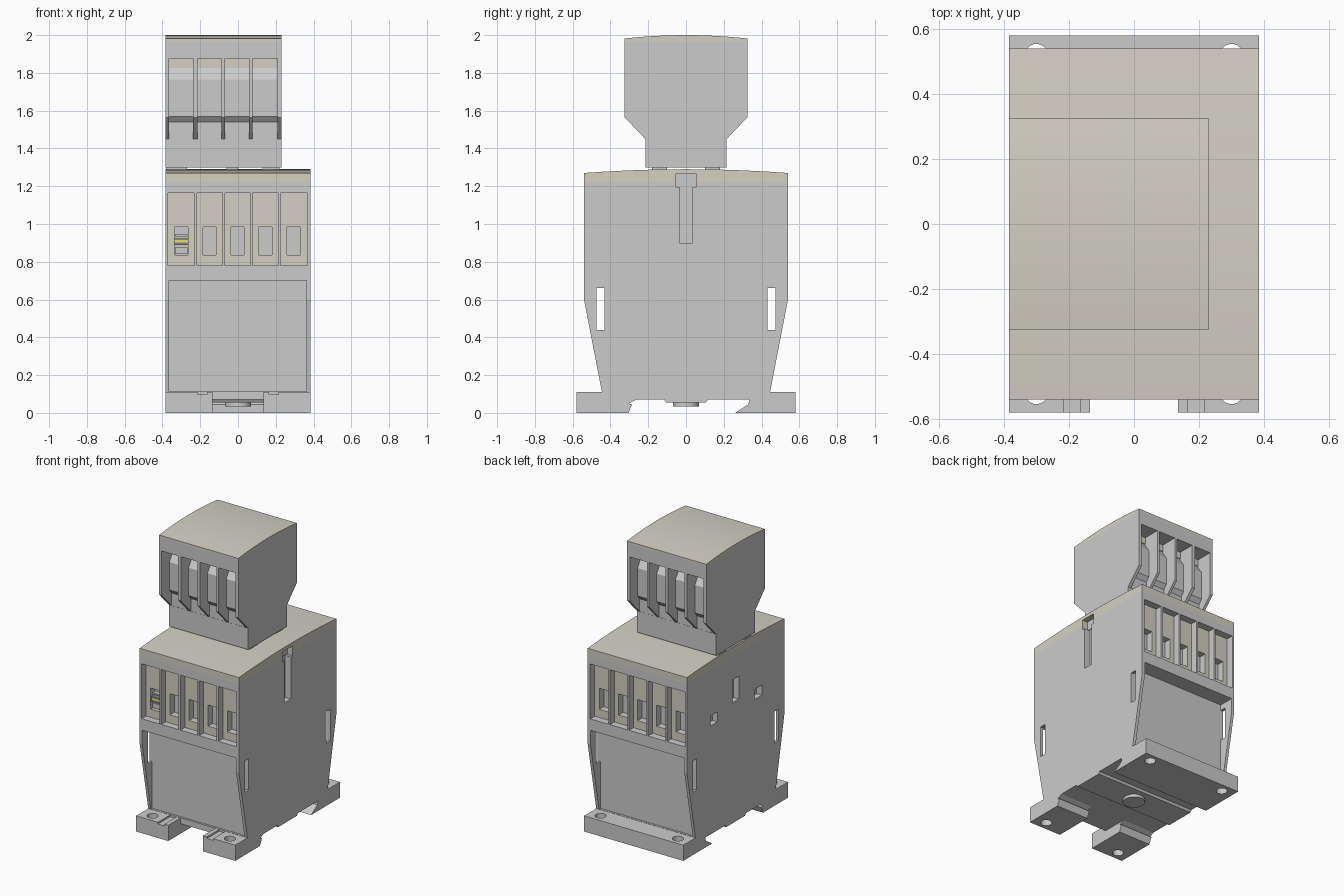
import bpy, bmesh, math

if "Cube" in bpy.data.objects:
    bpy.data.objects.remove(bpy.data.objects["Cube"])

def material(name, rgb):
    m = bpy.data.materials.new(name)
    m.diffuse_color = (*rgb, 1)
    m.use_nodes = True
    m.node_tree.nodes["Principled BSDF"].inputs["Base Color"].default_value = m.diffuse_color
    return m

BEIGE = material("warm_grey", (0.66, 0.63, 0.55))
YELLOW = material("yellow", (0.8, 0.8, 0.05))
DARK = material("dark_grey", (0.25, 0.25, 0.25))

def finish(name, bm, mat=None):
    bmesh.ops.recalc_face_normals(bm, faces=bm.faces)
    me = bpy.data.meshes.new(name)
    bm.to_mesh(me)
    bm.free()
    ob = bpy.data.objects.new(name, me)
    bpy.context.collection.objects.link(ob)
    if mat:
        me.materials.append(mat)
    return ob

def boxes(name, specs, mat=None):
    """One object from (x0, x1, y0, y1, z0, z1) boxes."""
    bm = bmesh.new()
    for x0, x1, y0, y1, z0, z1 in specs:
        vs = bmesh.ops.create_cube(bm, size=1)["verts"]
        for v in vs:
            v.co = ((x0 + x1) / 2 + v.co.x * (x1 - x0),
                    (y0 + y1) / 2 + v.co.y * (y1 - y0),
                    (z0 + z1) / 2 + v.co.z * (z1 - z0))
    return finish(name, bm, mat)

def prisms(name, profile, spans, mat=None):
    """Extrude a (y, z) profile along x over each span."""
    bm = bmesh.new()
    for x0, x1 in spans:
        f = bm.faces.new([bm.verts.new((x0, y, z)) for y, z in profile])
        ext = bmesh.ops.extrude_face_region(bm, geom=[f])["geom"]
        bmesh.ops.translate(bm, vec=(x1 - x0, 0, 0),
                            verts=[g for g in ext if isinstance(g, bmesh.types.BMVert)])
    return finish(name, bm, mat)

def cylinders(name, centres, r, z0, z1, segs=24):
    bm = bmesh.new()
    for x, y in centres:
        vs = bmesh.ops.create_cone(bm, cap_ends=True, segments=segs, radius1=r,
                                   radius2=r, depth=z1 - z0)["verts"]
        bmesh.ops.translate(bm, vec=(x, y, (z0 + z1) / 2), verts=vs)
    return finish(name, bm)

def cut(cutter, *targets):
    cutter.hide_render = True
    for t in targets:
        mod = t.modifiers.new("cut", "BOOLEAN")
        mod.operation, mod.solver, mod.object = "DIFFERENCE", "EXACT", cutter
        bpy.context.view_layer.objects.active = t
        bpy.ops.object.modifier_apply(modifier=mod.name)
    bpy.data.objects.remove(cutter)

def smooth(ob):
    bpy.ops.object.select_all(action="DESELECT")
    ob.select_set(True)
    bpy.context.view_layer.objects.active = ob
    bpy.ops.object.shade_smooth_by_angle(angle=math.radians(30))

def ys(s, a, b):
    """Depth range a..b on the front (s=-1) or back (s=1)."""
    return (s * a, s * b) if s > 0 else (s * b, s * a)

def domed(half, z0, edge, top, n=12):
    arc = [half - 2 * half * i / n for i in range(n + 1)]
    return [(-half, z0), (half, z0)] + [(y, top - (top - edge) * (y / half) ** 2) for y in arc]

W = 0.385
SIDES = (-1, 1)

# Mounting base with rail grooves
base = prisms("mounting_base", [
    (-.58, .0), (-.305, .0), (-.285, .045), (-.305, .05), (-.265, .07), (-.115, .07),
    (-.105, .055), (.105, .055), (.115, .07), (.335, .07), (.33, .045), (.26, .0),
    (.58, .0), (.58, .11), (-.58, .11)], [(-W, W)])
cut(boxes("foot_gap", [(-.135, .135, -.6, -.445, -.1, .2)]), base)
cut(boxes("foot_gap_under", [(-.135, .135, -.46, -.25, -.1, .07)]), base)
cut(cylinders("screw_holes", [(x, y) for x in (-.3, .3) for y in (-.518, .518)],
              .036, -.1, .2), base)
cut(boxes("foot_grooves", [(-.215, -.165, -.6, -.446, .098, .2),
                           (.165, .215, -.6, -.446, .098, .2)]), base)
smooth(cylinders("base_button", [(0, 0)], .07, .035, .06))

# Main housing with tapered lower half, and its domed cap
body = prisms("main_housing", [(-.445, .11), (.445, .11), (.54, .6), (.54, 1.22),
                               (-.54, 1.22), (-.54, .6)], [(-W, W)])
cap = prisms("housing_cap", domed(.54, 1.22, 1.27, 1.29), [(-W, W)], BEIGE)

# Lower front and back recesses, with slots through their side walls
cut(boxes("lower_recess", [(-.365, .363, *ys(s, .431, .7), .112, .70) for s in SIDES]), body)
cut(boxes("side_slots", [(x - .05, x + .05, *ys(s, .431, .475), .44, .66)
                         for s in SIDES for x in (-W, W)]), body)

# Five terminal bays on front and back
bays = [(-.37, -.23), (-.218, -.083), (-.07, .065), (.077, .212), (.225, .365)]
cut(boxes("bay_cutter", [(a, b, *ys(s, .48, .6), .78, 1.165)
                         for s in SIDES for a, b in bays]), body)
plates = boxes("terminal_plates", [(a, b, *ys(s, .479, .49), .78, 1.165)
                                   for s in SIDES for a, b in bays], BEIGE)
mids = [(a + b) / 2 for a, b in bays]
cut(boxes("terminal_holes", [(m - .035, m + .035, *ys(s, .44, .6), .837, .985)
                             for s in SIDES for m in mids]), body, plates)

# Indicator in the first front bay
m = mids[0]
boxes("indicator_yellow", [(m - .035, m + .035, -.482, -.44, .902, .914)], YELLOW)
boxes("indicator_dark", [(m - .035, m + .035, -.482, -.44, .888, .902),
                         (m - .035, m + .035, -.482, -.44, .914, .924)], DARK)
boxes("indicator_block", [(m - .033, m + .033, -.47, -.44, .84, .875),
                          (m - .033, m + .033, -.47, -.44, .935, .945)])

# T-shaped coupling slot on the right side
cut(boxes("t_slot_stem", [(.34, .5, -.035, .035, .9, 1.2)]), body)
cut(boxes("t_slot_head", [(.34, .5, -.055, .055, 1.195, 1.265)]), body, cap)
boxes("t_slot_floor", [(.335, .345, -.055, .055, 1.2, 1.265)])

# Coupling slot and two pockets on the left side
cut(boxes("left_pockets", [(-.5, -.345, -.035, .035, .9, 1.06),
                           (-.5, -.345, .2, .28, .83, .9),
                           (-.5, -.345, -.29, -.21, .83, .9)]), body)
smooth(cap)

# Auxiliary block on top, with domed cap and coupling feet
R = .23
aux = prisms("auxiliary_block", [(-.215, 1.30), (.215, 1.30), (.215, 1.45), (.325, 1.565),
                                 (.325, 1.965), (-.325, 1.965), (-.325, 1.565),
                                 (-.215, 1.45)], [(-W, R)])
aux_cap = prisms("auxiliary_cap", domed(.325, 1.965, 1.982, 2.0), [(-W, R)], BEIGE)
smooth(aux_cap)
boxes("auxiliary_feet", [(a, b, *ys(s, .10, .18), 1.27, 1.30) for s in SIDES
                         for a, b in ((-.38, -.27), (-.06, 0), (.13, .22))])

# Four open terminal channels on each face of the auxiliary block
cells = [(-.365, -.237), (-.215, -.087), (-.069, .059), (.077, .208)]
channel = [(.4, 1.875), (.2, 1.875), (.2, 1.825), (.24, 1.765), (.24, 1.57),
           (.216, 1.54), (.216, 1.44), (.4, 1.44)]
for s in SIDES:
    cut(prisms("channel_cutter", [(s * y, z) for y, z in channel], cells), aux)
boxes("channel_plates", [(a, b, *ys(s, .198, .206), 1.828, 1.875)
                         for s in SIDES for a, b in cells], BEIGE)
